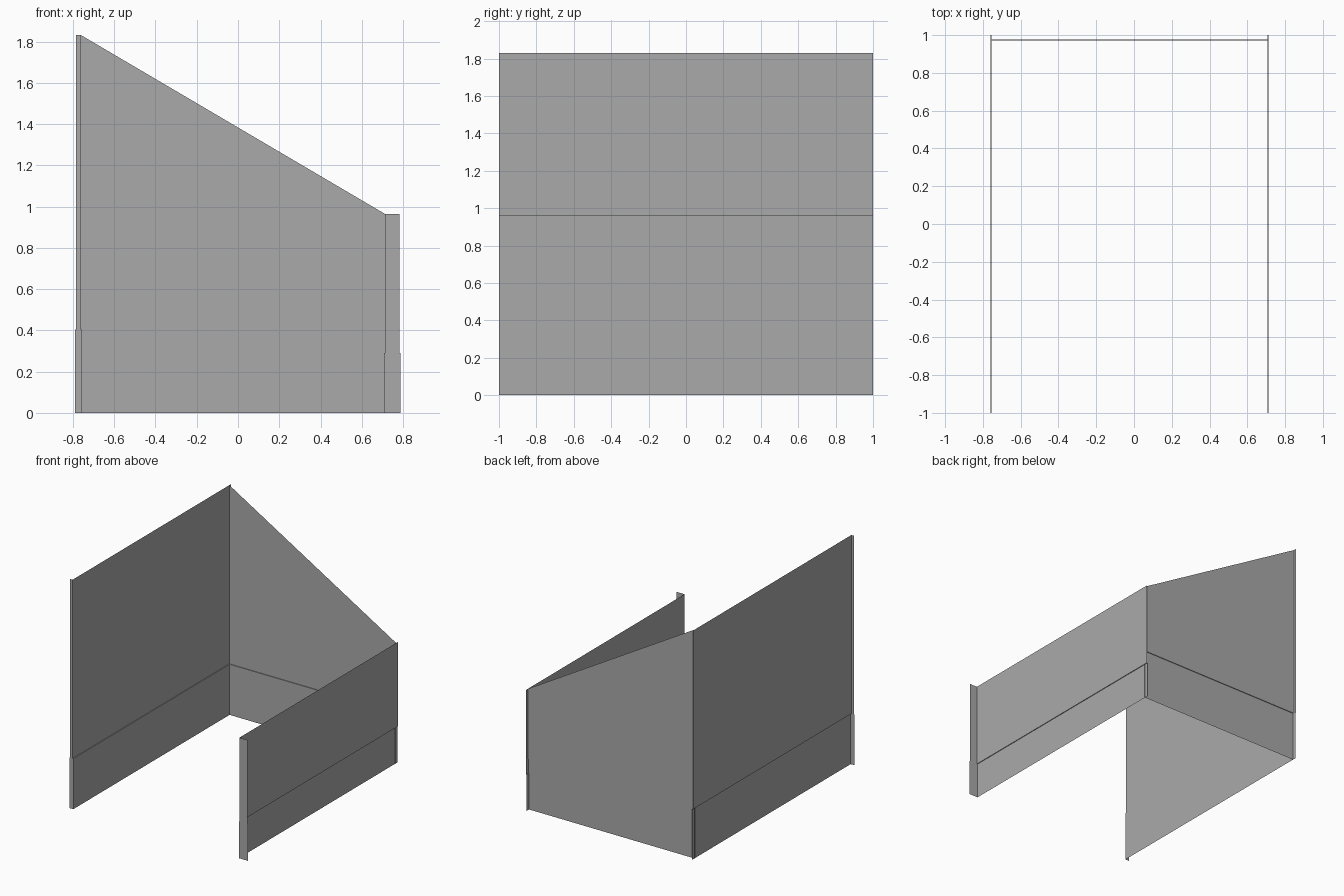
import bpy

cube = bpy.data.objects.get("Cube")
if cube:
    bpy.data.objects.remove(cube, do_unlink=True)

grey = bpy.data.materials.new("plain_grey")
grey.use_nodes = True
colour = (0.4, 0.4, 0.4, 1)
grey.diffuse_color = colour
grey.node_tree.nodes["Principled BSDF"].inputs["Base Color"].default_value = colour

FRONT, BACK, PANEL_Y = -1.0, 1.0, 0.978
BASE = 0.404          # top of the base band on the tall and rear sides
LOW_BASE = 0.29       # top of the base band on the low side
TALL, LOW = 1.831, 0.964
TALL_X, LOW_X = -0.761, 0.713
STEP = 0.006          # inward step of the base band


def sheet(name, quads):
    """Thin sheet made of flat four-sided faces."""
    verts = [p for quad in quads for p in quad]
    faces = [range(i, i + 4) for i in range(0, len(verts), 4)]
    mesh = bpy.data.meshes.new(name)
    mesh.from_pydata(verts, [], [list(f) for f in faces])
    mesh.materials.append(grey)
    obj = bpy.data.objects.new(name, mesh)
    bpy.context.collection.objects.link(obj)
    return obj


def upright(x0, x1, y, z0, z1):
    return [(x0, y, z0), (x1, y, z0), (x1, y, z1), (x0, y, z1)]


def side_wall(name, x, side, base, top, lip, base_lip):
    """Stepped side sheet with outward lips along its front edge."""
    inner = x - side * STEP
    profile = [(inner, 0), (inner, base), (x, base), (x, top)]
    quads = []
    for (xa, za), (xb, zb) in zip(profile, profile[1:]):
        quad = [(xa, FRONT, za), (xa, BACK, za), (xb, BACK, zb), (xb, FRONT, zb)]
        quads.append(quad if side < 0 else quad[::-1])
    sheet(name, quads)
    sheet(name + "_front_lip", [
        upright(*sorted((inner, base_lip)), FRONT, 0, base),
        upright(*sorted((x, lip)), FRONT, base, top)])


side_wall("tall_wall", TALL_X, -1, BASE, TALL, -0.785, -0.79)
side_wall("low_wall", LOW_X, 1, LOW_BASE, LOW, 0.782, 0.788)

# Sloping rear wall with its own stepped base band
inner_y = PANEL_Y - STEP
sheet("rear_wall", [
    [(TALL_X, PANEL_Y, BASE), (LOW_X, PANEL_Y, BASE),
     (LOW_X, PANEL_Y, LOW), (TALL_X, PANEL_Y, TALL)],
    [(TALL_X, inner_y, BASE), (LOW_X, inner_y, BASE),
     (LOW_X, PANEL_Y, BASE), (TALL_X, PANEL_Y, BASE)],
    upright(TALL_X, LOW_X, inner_y, 0, BASE)])
